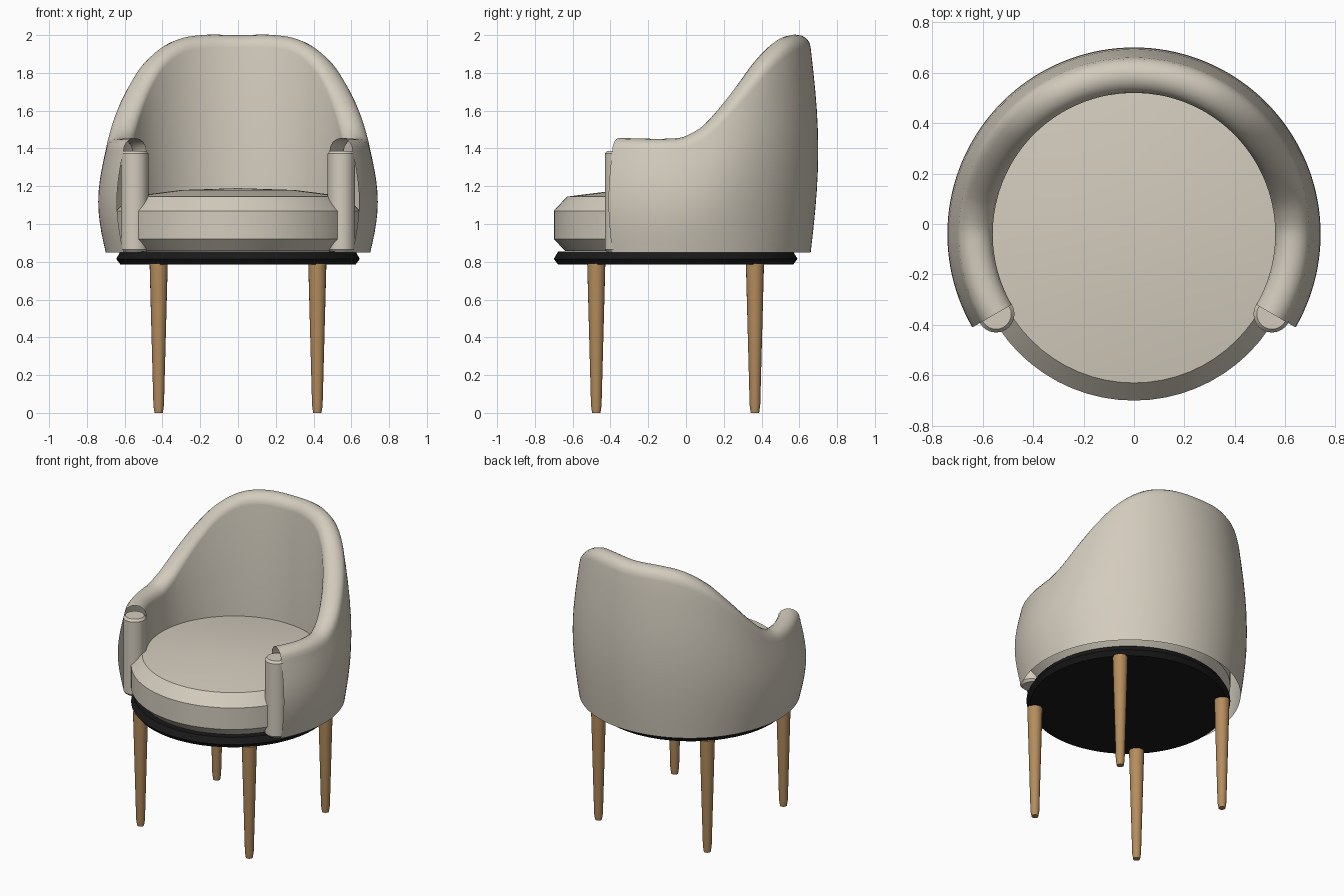
import bpy, bmesh, math

if "Cube" in bpy.data.objects:
    bpy.data.objects.remove(bpy.data.objects["Cube"])


def material(name, rgb):
    m = bpy.data.materials.new(name)
    m.diffuse_color = (*rgb, 1)
    m.use_nodes = True
    m.node_tree.nodes["Principled BSDF"].inputs["Base Color"].default_value = m.diffuse_color
    return m


FABRIC = material("cream fabric", (0.65, 0.60, 0.51))
BLACK = material("black base", (0.010, 0.010, 0.010))
WOOD = material("oak wood", (0.46, 0.265, 0.11))


def finish(name, bm, mat, angle=30):
    bmesh.ops.remove_doubles(bm, verts=bm.verts, dist=1e-5)
    bmesh.ops.recalc_face_normals(bm, faces=bm.faces)
    mesh = bpy.data.meshes.new(name)
    bm.to_mesh(mesh)
    bm.free()
    ob = bpy.data.objects.new(name, mesh)
    bpy.context.collection.objects.link(ob)
    mesh.materials.append(mat)
    bpy.ops.object.select_all(action='DESELECT')
    ob.select_set(True)
    bpy.context.view_layer.objects.active = ob
    bpy.ops.object.shade_smooth_by_angle(angle=math.radians(angle))
    return ob


def lathe(name, profile, loc, mat, steps=64, angle=30):
    """Spin an (r, z) profile around a vertical axis at loc."""
    bm = bmesh.new()
    vs = [bm.verts.new((r + loc[0], loc[1], z)) for r, z in profile]
    es = [bm.edges.new(p) for p in zip(vs, vs[1:])]
    bmesh.ops.spin(bm, geom=vs + es, cent=(loc[0], loc[1], 0), axis=(0, 0, 1),
                   angle=2 * math.pi, steps=steps)
    return finish(name, bm, mat, angle)


# round base plate and seat cushion
CY = -0.055
lathe("base_plate", [(0, .785), (.622, .785), (.645, .815), (.622, .855), (0, .855)],
      (0, CY), BLACK)
lathe("seat_cushion", [(0, .858), (.585, .858), (.645, .92), (.645, 1.07), (.575, 1.145),
                       (.3, 1.18), (0, 1.19)], (0, CY), FABRIC, angle=20)

# four tapered legs
for side, sx in (("right", 1), ("left", -1)):
    for end, y in (("front", -.475), ("back", .365)):
        lathe(f"{end}_{side}_leg", [(0, 0), (.022, 0), (.028, .04), (.048, .79), (0, .79)],
              (sx * .42, y), WOOD, steps=20)

# rim height of the wrap-around back, by angle from the side toward the rear
RIM = [(-30, 1.455), (0, 1.455), (8, 1.49), (13, 1.53), (22, 1.63), (32, 1.75),
       (44, 1.88), (58, 1.97), (72, 2.0), (90, 2.0)]


def rim_height(a):
    a = min(a, 180 - a)
    k = max(i for i in range(len(RIM) - 1) if RIM[i][0] <= a + 1e-6)

    def slope(i):
        if i in (0, len(RIM) - 1):
            return 0
        (a0, z0), (a1, z1) = RIM[i - 1], RIM[i + 1]
        return (z1 - z0) / (a1 - a0)
    (a0, z0), (a1, z1) = RIM[k], RIM[k + 1]
    w = a1 - a0
    t = (a - a0) / w
    return (z0 * (2*t**3 - 3*t*t + 1) + z1 * (3*t*t - 2*t**3)
            + w * slope(k) * (t**3 - 2*t*t + t) + w * slope(k + 1) * (t**3 - t*t))


def shell_section(h):
    """Bulging outer wall, rounded lip, straight inner wall; open below."""
    edge = h - .067
    pts = [(.70 + .04 * math.sin(math.pi * i / 10), .848 + (edge - .848) * i / 10)
           for i in range(11)]
    for i in range(1, 9):
        b = math.pi * i / 8
        pts.append((.63 + .07 * math.cos(b), edge + .067 * math.sin(b)))
    return pts + [(.56, .87)]


# wrap-around back and arms
bm = bmesh.new()
rows = []
N = 96
for s in range(N + 1):
    a = -30 + 240 * s / N
    c, d = math.cos(math.radians(a)), math.sin(math.radians(a))
    rows.append([bm.verts.new((r * c, r * d - .04, z)) for r, z in shell_section(rim_height(a))])
for p, q in zip(rows, rows[1:]):
    for j in range(len(p) - 1):
        bm.faces.new((p[j], p[j + 1], q[j + 1], q[j]))
finish("back_and_arms", bm, FABRIC, 40)

# upright padded roll closing each arm front
for side, sx in (("right", 1), ("left", -1)):
    lathe(f"{side}_arm_post", [(0, .85), (.06, .85), (.073, .865), (.073, 1.372), (.06, 1.387),
                               (0, 1.387)], (sx * .547, -.357), FABRIC, steps=32)
